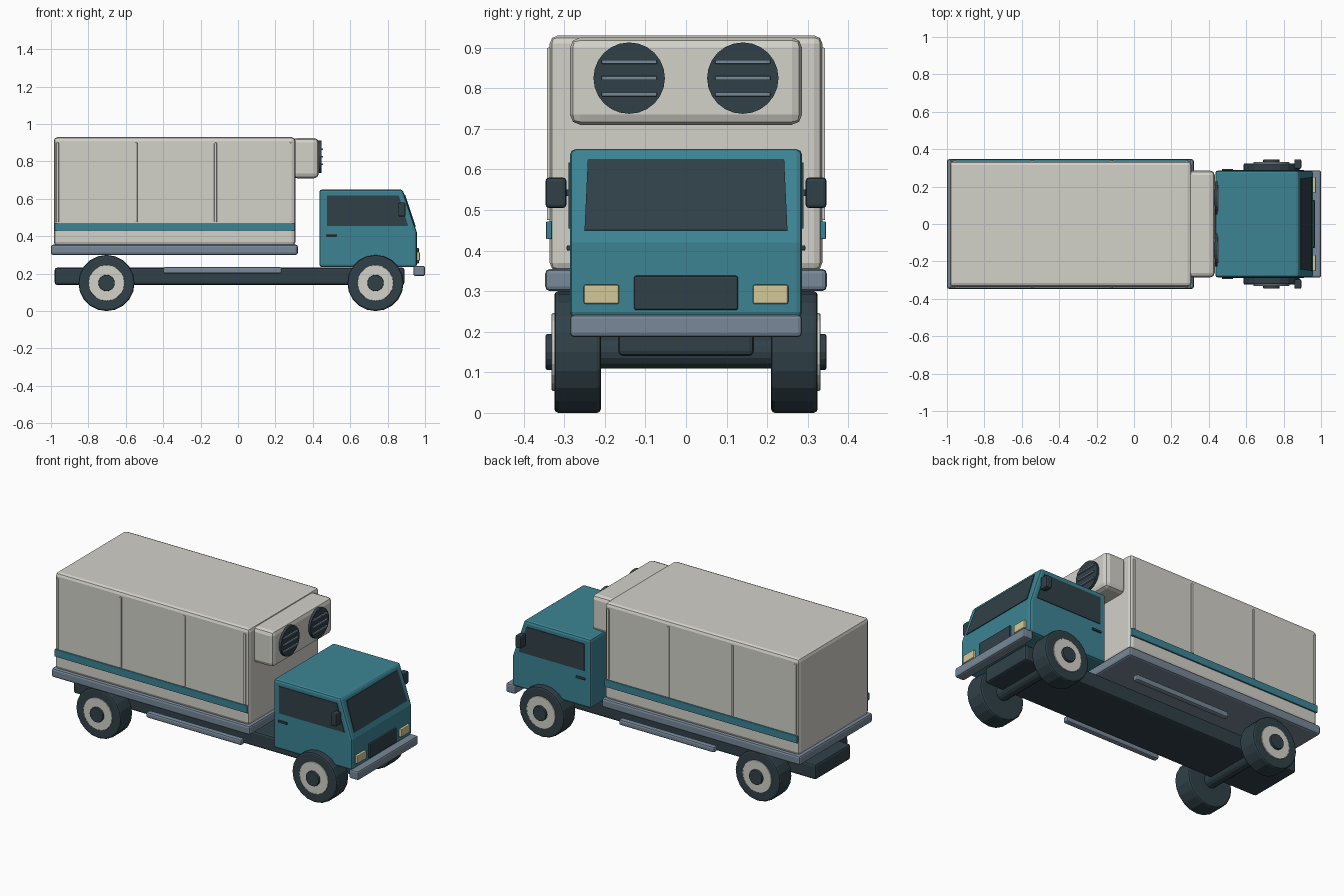
import bpy, bmesh, math
from mathutils import Vector, Matrix

cube = bpy.data.objects.get("Cube")
if cube:
    bpy.data.objects.remove(cube, do_unlink=True)


def material(name, r, g, b):
    def lin(c):
        c /= 255
        return c / 12.92 if c < 0.04 else ((c + 0.055) / 1.055) ** 2.4
    col = (lin(r), lin(g), lin(b), 1)
    m = bpy.data.materials.new(name)
    m.use_nodes = True
    m.diffuse_color = col
    bsdf = next(n for n in m.node_tree.nodes if n.type == 'BSDF_PRINCIPLED')
    bsdf.inputs["Base Color"].default_value = col
    return m


WHITE = material("warm white", 210, 209, 201)
TEAL = material("teal paint", 60, 132, 148)
DARK = material("dark slate", 48, 65, 72)
GREY = material("blue grey metal", 120, 136, 152)
CREAM = material("lamp cream", 212, 200, 152)


def finish(name, bm, mat, bevel=0, segments=2):
    bmesh.ops.recalc_face_normals(bm, faces=bm.faces[:])
    mesh = bpy.data.meshes.new(name)
    bm.to_mesh(mesh)
    bm.free()
    mesh.materials.append(mat)
    ob = bpy.data.objects.new(name, mesh)
    bpy.context.collection.objects.link(ob)
    if bevel:
        mod = ob.modifiers.new("Bevel", 'BEVEL')
        mod.width = bevel
        mod.segments = segments
        mod.limit_method = 'ANGLE'
        mod.angle_limit = math.radians(40)
    return ob


def box(name, x, y, z, mat, bevel=0, segments=2):
    bm = bmesh.new()
    bmesh.ops.create_cube(bm, size=1)
    for v in bm.verts:
        v.co = Vector([(a + b) / 2 + c * (b - a) for c, (a, b) in zip(v.co, (x, y, z))])
    return finish(name, bm, mat, bevel, segments)


def pair(name, x, y, z, mat, bevel=0):
    """The same box on the left (+y) and right (-y) of the vehicle."""
    box(name + "_a", x, y, z, mat, bevel)
    box(name + "_b", x, (-y[1], -y[0]), z, mat, bevel)


def prism(name, points, sweep, mat, bevel=0):
    bm = bmesh.new()
    face = bm.faces.new([bm.verts.new(p) for p in points])
    new = bmesh.ops.extrude_face_region(bm, geom=[face])["geom"]
    verts = [g for g in new if isinstance(g, bmesh.types.BMVert)]
    bmesh.ops.translate(bm, verts=verts, vec=sweep)
    return finish(name, bm, mat, bevel)


def cylinder(name, centre, radius, depth, axis, sides, mat, bevel=0):
    bm = bmesh.new()
    rot = Matrix.Rotation(math.pi / 2, 4, 'Y' if axis == 'x' else 'X')
    bmesh.ops.create_cone(bm, cap_ends=True, segments=sides, radius1=radius,
                          radius2=radius, depth=depth,
                          matrix=Matrix.Translation(centre) @ rot)
    return finish(name, bm, mat, bevel)


# Chassis and side rails
box("chassis", (-0.98, 0.89), (-0.167, 0.167), (0.14, 0.232), DARK, 0.012)
pair("side_rail", (-0.40, 0.235), (0.27, 0.305), (0.2, 0.235), GREY, 0.01)

# Cargo body
box("cargo_deck", (-1, 0.32), (-0.347, 0.347), (0.3, 0.355), GREY, 0.012)
box("cargo_box", (-0.985, 0.307), (-0.336, 0.336), (0.35, 0.93), WHITE, 0.02)
pair("cargo_stripe", (-0.98, 0.303), (0.33, 0.345), (0.428, 0.472), TEAL, 0.003)
for i, x in enumerate((-0.965, -0.545, -0.12, 0.282)):
    pair(f"panel_rib_{i}", (x - 0.007, x + 0.007), (0.33, 0.343), (0.475, 0.9), WHITE, 0.003)

# Cooling unit with two grilled fans
box("cooling_unit", (0.29, 0.432), (-0.286, 0.286), (0.71, 0.925), WHITE, 0.025)
for side in (-1, 1):
    cylinder(f"fan_{side}", (0.436, side * 0.14, 0.825), 0.088, 0.02, 'x', 24, DARK)
    for i in range(3):
        z = 0.785 + i * 0.04
        box(f"fan_slat_{side}_{i}", (0.44, 0.455),
            (side * 0.14 - 0.068, side * 0.14 + 0.068), (z - 0.005, z + 0.005), GREY, 0.002)

# Cab
profile = [(0.435, 0.235), (0.957, 0.235), (0.957, 0.42), (0.88, 0.65), (0.435, 0.65)]
prism("cab", [(x, -0.286, z) for x, z in profile], (0, 0.572, 0), TEAL, 0.014)


def slope_x(z):
    return 0.957 - (z - 0.42) * 0.077 / 0.23


normal = Vector((0.23, 0, 0.077)).normalized()
glass = [(0.25, 0.45), (0.242, 0.623), (-0.242, 0.623), (-0.25, 0.45)]
prism("windscreen", [Vector((slope_x(z), y, z)) - normal * 0.004 for y, z in glass],
      normal * 0.008, DARK)
window = [(0.475, 0.455), (0.91, 0.455), (0.86, 0.617), (0.475, 0.617)]
for side in (-1, 1):
    prism(f"side_window_{side}", [(x, side * 0.282, z) for x, z in window],
          (0, side * 0.008, 0), DARK)

pair("door_handle", (0.47, 0.53), (0.28, 0.294), (0.4, 0.413), DARK, 0.003)
pair("mirror", (0.857, 0.895), (0.295, 0.346), (0.505, 0.58), DARK, 0.008)
pair("mirror_arm", (0.87, 0.882), (0.28, 0.3), (0.535, 0.55), DARK)

# Nose
box("grille", (0.945, 0.967), (-0.128, 0.128), (0.253, 0.338), DARK, 0.005)
pair("headlight", (0.945, 0.972), (0.165, 0.252), (0.268, 0.316), CREAM, 0.005)
box("front_bumper", (0.938, 1.0), (-0.286, 0.286), (0.187, 0.242), GREY, 0.01)

# Axles and wheels
for label, x in (("rear", -0.703), ("front", 0.735)):
    cylinder(label + "_axle", (x, 0, 0.15), 0.04, 0.46, 'y', 16, DARK)
    for side in (-1, 1):
        tag = f"{label}_{side}"
        cylinder("tyre_" + tag, (x, side * 0.267, 0.15), 0.15, 0.115, 'y', 20, DARK, 0.01)
        cylinder("rim_" + tag, (x, side * 0.32, 0.15), 0.096, 0.022, 'y', 20, WHITE, 0.003)
        cylinder("hub_" + tag, (x, side * 0.33, 0.15), 0.044, 0.032, 'y', 16, DARK, 0.004)
